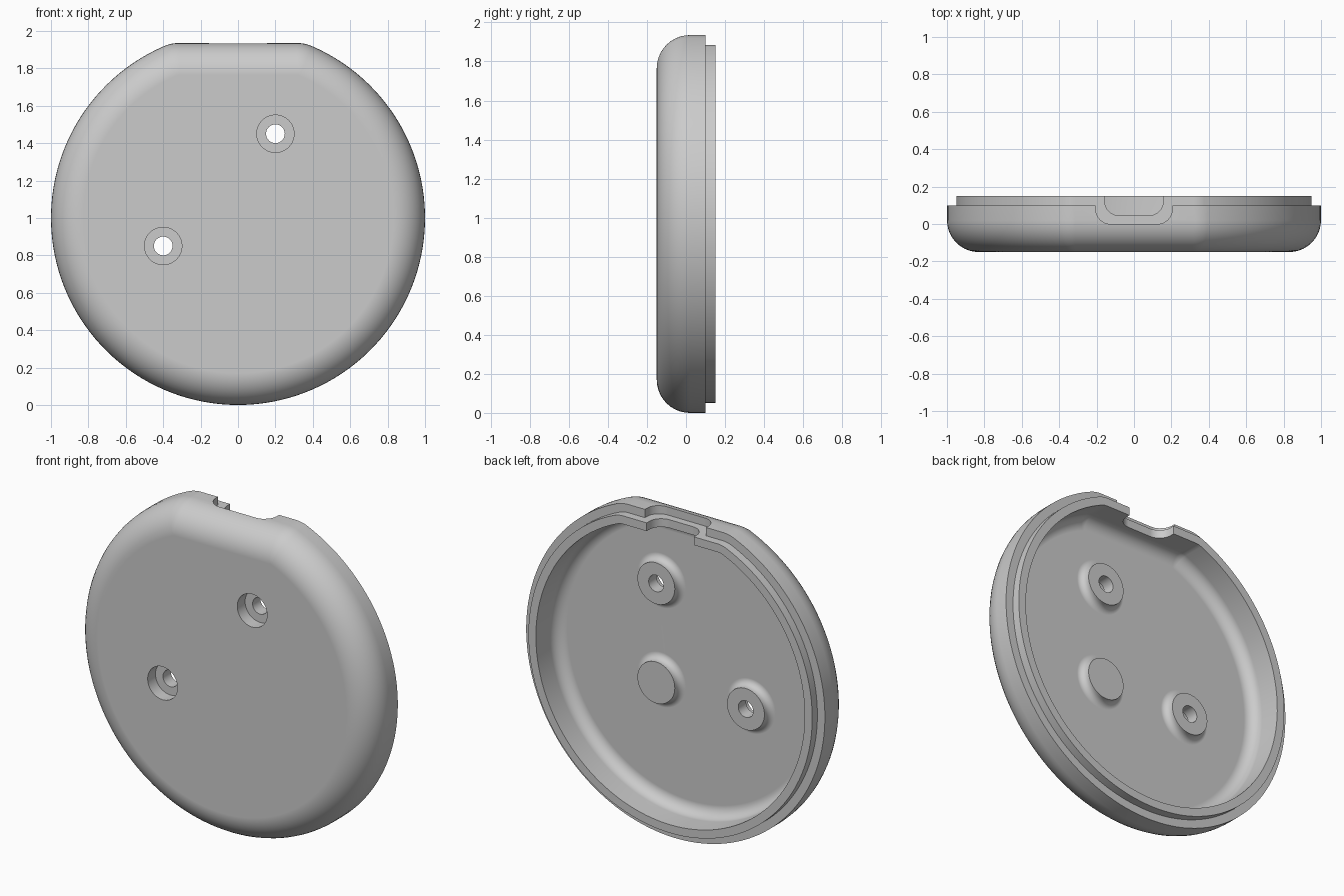
import bpy, bmesh, math
from mathutils import Vector

if "Cube" in bpy.data.objects:
    bpy.data.objects.remove(bpy.data.objects["Cube"])

CENTRE_Z, RADIUS, FLAT, CORNER = 1.0, 1.0, 0.935, 0.2
FRONT, FLOOR, RIM, BACK = -0.15, -0.05, 0.10, 0.15
FILLET, STEP, WALL = 0.17, 0.05, 0.10

grey = bpy.data.materials.new("light_grey")
grey.use_nodes = True
grey.diffuse_color = (0.6, 0.6, 0.6, 1)
grey.node_tree.nodes["Principled BSDF"].inputs["Base Color"].default_value = (0.6, 0.6, 0.6, 1)


def arc(cx, cy, r, start, end, n):
    angles = [math.radians(start + (end - start) * i / n) for i in range(n + 1)]
    return [(cx + r * math.cos(a), cy + r * math.sin(a)) for a in angles]


def loft(name, rings):
    """Skin closed rings of equal length and cap both ends."""
    bm = bmesh.new()
    loops = [[bm.verts.new(p) for p in ring] for ring in rings]
    n = len(loops[0])
    for a, b in zip(loops, loops[1:]):
        for i in range(n):
            j = (i + 1) % n
            bm.faces.new((a[i], a[j], b[j], b[i]))
    bm.faces.new(loops[0])
    bm.faces.new(loops[-1])
    bmesh.ops.recalc_face_normals(bm, faces=bm.faces)
    mesh = bpy.data.meshes.new(name)
    bm.to_mesh(mesh)
    bm.free()
    mesh.materials.append(grey)
    obj = bpy.data.objects.new(name, mesh)
    bpy.context.collection.objects.link(obj)
    return obj


def case_outline(inset, y):
    """Disc with a flat top and rounded corners, moved inwards by inset."""
    cz = FLAT - CORNER
    cx = math.sqrt((RADIUS - CORNER) ** 2 - cz ** 2)
    lean = math.degrees(math.atan2(cz, cx))
    r = CORNER - inset
    pts = arc(cx, cz, r, lean, 90, 6)
    pts += arc(-cx, cz, r, 90, 180 - lean, 6)
    pts += arc(0, 0, RADIUS - inset, 180 - lean, 360 + lean, 120)[1:-1]
    return [Vector((x, y, CENTRE_Z + z)) for x, z in pts]


def lathe(name, x, z, profile, sides=48):
    """Turn (radius, y) pairs about an axis along y."""
    return loft(name, [[Vector((px, y, pz)) for px, pz in arc(x, z, r, 0, 360, sides)[:-1]]
                       for r, y in profile])


def notch(name, half, bottom, z_low):
    """Prism with a U-shaped section, open towards the back."""
    r = 0.08
    u = [(half, 0.3)] + arc(half - r, bottom + r, r, 0, -90, 8)
    u += arc(-half + r, bottom + r, r, -90, -180, 8) + [(-half, 0.3)]
    return loft(name, [[Vector((x, y, z)) for x, y in u] for z in (z_low, 2.2)])


def combine(target, tool, operation):
    mod = target.modifiers.new(operation.title(), "BOOLEAN")
    mod.operation, mod.solver, mod.object = operation, "EXACT", tool
    bpy.context.view_layer.objects.active = target
    bpy.ops.object.modifier_apply(modifier=mod.name)
    bpy.data.objects.remove(tool)


# Hollow shell: rounded front edge, stepped rim, inner wall and floor
section = [(FILLET - px, FRONT + FILLET + py) for px, py in arc(0, 0, FILLET, -90, 0, 10)]
section += [(0, RIM), (STEP, RIM), (STEP, BACK), (WALL, BACK)]
inner = FILLET - WALL
section += [(FILLET - px, FLOOR + inner + py) for px, py in arc(0, 0, inner, 0, -90, 8)]
case = loft("case_shell", [case_outline(d, y) for d, y in section])

# Inner posts with filleted feet
POST, FOOT = 0.125, 0.04
post_profile = [(POST + FOOT, FLOOR - 0.03)]
post_profile += arc(POST + FOOT, FLOOR + FOOT, FOOT, -90, -180, 6) + [(POST, 0.0)]
holes = [(0.2, 1.45), (-0.4, 0.85)]
for x, z in holes + [(0.2, 0.85)]:
    combine(case, lathe("post", x, z, post_profile), "UNION")

# Counterbored screw holes
for x, z in holes:
    bore = [(0.1, -0.3), (0.1, -0.075), (0.05, -0.075), (0.05, 0.3)]
    combine(case, lathe("screw_hole", x, z, bore), "DIFFERENCE")

# Stepped cable notch through the flat top
flat_z = CENTRE_Z + FLAT
combine(case, notch("outer_notch", 0.205, 0.0, flat_z - STEP), "DIFFERENCE")
combine(case, notch("lip_notch", 0.158, 0.045, flat_z - 0.15), "DIFFERENCE")

# Smooth shading with crisp edges
bpy.ops.object.select_all(action="DESELECT")
case.select_set(True)
bpy.context.view_layer.objects.active = case
bpy.ops.object.shade_smooth_by_angle(angle=math.radians(30))
weighted = case.modifiers.new("Weighted Normal", "WEIGHTED_NORMAL")
weighted.keep_sharp = True
